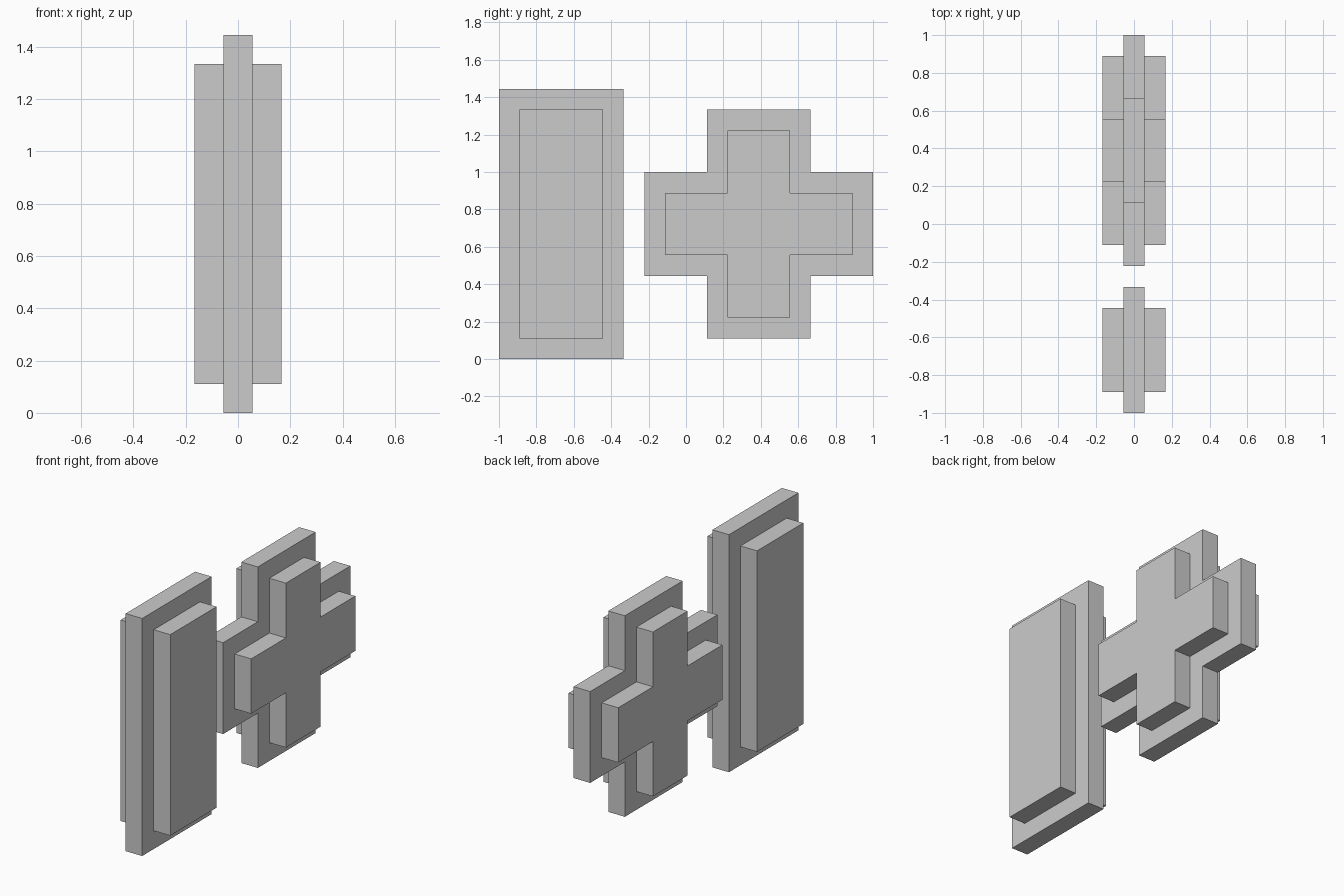
import bpy
import bmesh

U = 1 / 9  # module: every size is a multiple of this step

cube = bpy.data.objects.get("Cube")
if cube:
    bpy.data.objects.remove(cube, do_unlink=True)

grey = bpy.data.materials.new("light_grey")
grey.use_nodes = True
colour = (0.6, 0.6, 0.6, 1)
grey.diffuse_color = colour
grey.node_tree.nodes["Principled BSDF"].inputs["Base Color"].default_value = colour


def stepped_plate(name, outline, centre_y, centre_z):
    """Thick plate from a y-z outline, with an inset raised panel on both sides."""
    bm = bmesh.new()
    verts = [bm.verts.new((-U / 2, centre_y + y * U, centre_z + z * U))
             for y, z in outline]
    base = bm.faces.new(verts)
    # core plate, one module thick
    grown = bmesh.ops.extrude_face_region(bm, geom=[base])["geom"]
    bmesh.ops.translate(bm, vec=(U, 0, 0),
                        verts=[g for g in grown if isinstance(g, bmesh.types.BMVert)])
    bmesh.ops.recalc_face_normals(bm, faces=bm.faces[:])
    # raised panels: inset each broad side, then pull it outwards
    for side in (-1, 1):
        bm.normal_update()
        cap = next(f for f in bm.faces if f.normal.x * side > 0.9)
        bmesh.ops.inset_individual(bm, faces=[cap], thickness=U,
                                   use_even_offset=True)
        panel = bmesh.ops.extrude_discrete_faces(bm, faces=[cap])["faces"][0]
        bmesh.ops.translate(bm, vec=(side * U, 0, 0), verts=panel.verts[:])
    bmesh.ops.recalc_face_normals(bm, faces=bm.faces[:])
    mesh = bpy.data.meshes.new(name)
    bm.to_mesh(mesh)
    bm.free()
    mesh.materials.append(grey)
    obj = bpy.data.objects.new(name, mesh)
    bpy.context.collection.objects.link(obj)
    return obj


# upright bar at the front
bar = [(-3, -6.5), (3, -6.5), (3, 6.5), (-3, 6.5)]
stepped_plate("upright_bar", bar, -6 * U, 6.5 * U)

# plus shape at the back: one arm's corners, turned through four quarters
plus = []
corners = [(5.5, -2.5), (5.5, 2.5), (2.5, 2.5)]
for quarter in range(4):
    plus += corners
    corners = [(-z, y) for y, z in corners]
stepped_plate("plus_shape", plus, 3.5 * U, 6.5 * U)
